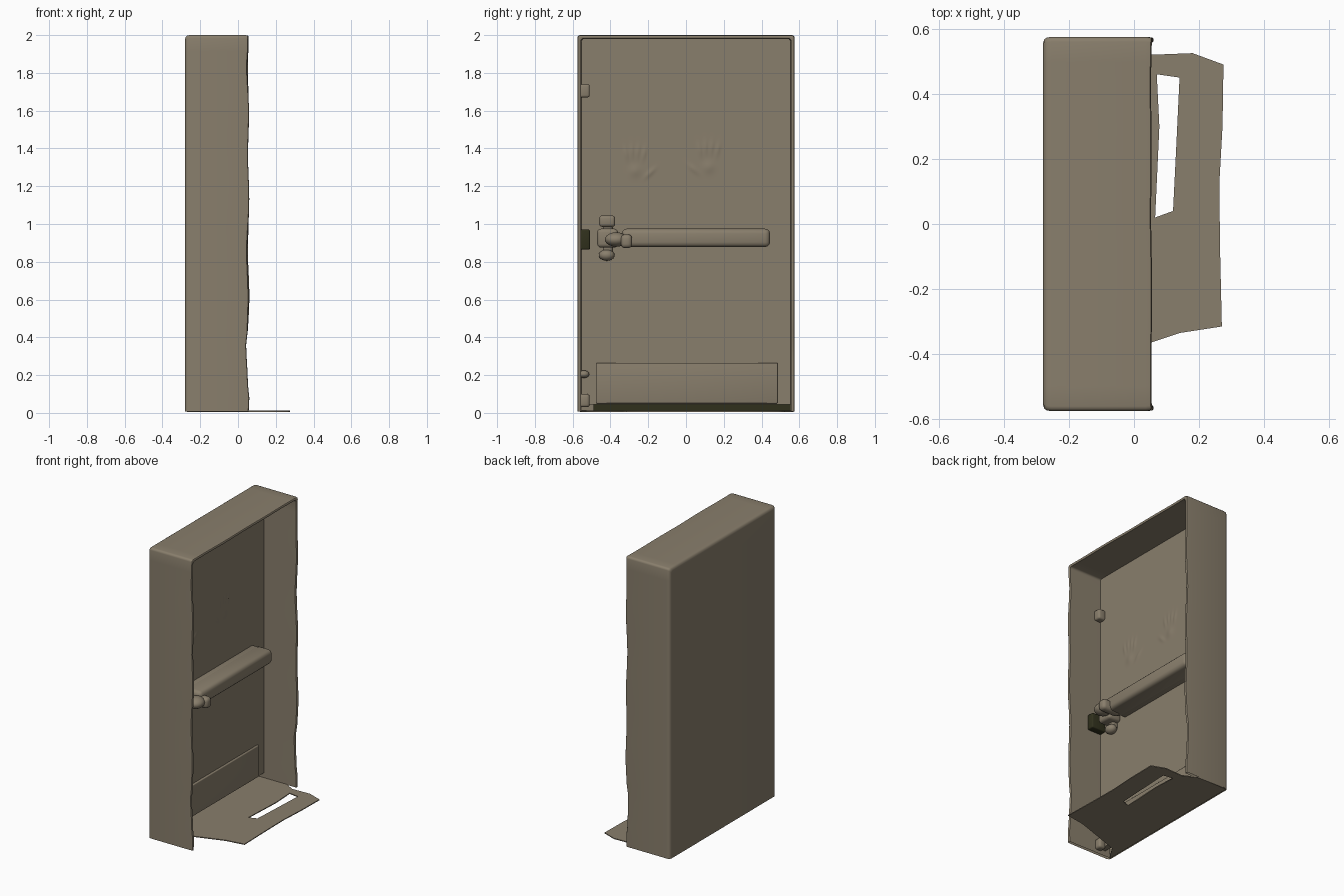
import bpy, bmesh, math

cube = bpy.data.objects.get("Cube")
if cube:
    bpy.data.objects.remove(cube, do_unlink=True)


def material(name, rgb):
    m = bpy.data.materials.new(name)
    m.use_nodes = True
    m.diffuse_color = (*rgb, 1)
    m.node_tree.nodes["Principled BSDF"].inputs["Base Color"].default_value = (*rgb, 1)
    return m


TAUPE = material("taupe", (0.25, 0.21, 0.15))
DARK = material("dark olive", (0.03, 0.03, 0.012))
PANEL_X = -0.192


def activate(ob):
    bpy.ops.object.select_all(action="DESELECT")
    ob.select_set(True)
    bpy.context.view_layer.objects.active = ob


def finish(bm, name, mat=TAUPE, recalc=True):
    if recalc:
        bmesh.ops.recalc_face_normals(bm, faces=bm.faces)
    me = bpy.data.meshes.new(name)
    bm.to_mesh(me)
    bm.free()
    ob = bpy.data.objects.new(name, me)
    bpy.context.collection.objects.link(ob)
    me.materials.append(mat)
    activate(ob)
    bpy.ops.object.shade_smooth_by_angle(angle=math.radians(40))
    return ob


def box(name, x, y, z, bevel=0.0, mat=TAUPE):
    """Box from (min, max) ranges with rounded edges."""
    bm = bmesh.new()
    bmesh.ops.create_cube(bm, size=1)
    for v in bm.verts:
        v.co = [(r[0] + r[1]) / 2 + c * (r[1] - r[0]) for r, c in zip((x, y, z), v.co)]
    if bevel:
        bmesh.ops.bevel(bm, geom=bm.edges[:], offset=bevel, segments=3, profile=0.5,
                        affect="EDGES", clamp_overlap=True)
    return finish(bm, name, mat)


def blob(name, center, radii):
    bm = bmesh.new()
    bmesh.ops.create_uvsphere(bm, u_segments=16, v_segments=10, radius=1)
    ob = finish(bm, name)
    ob.location, ob.scale = center, radii


def flat_sheet(name, outlines, z, half):
    """Flat filled outline; later outlines become holes."""
    cu = bpy.data.curves.new(name, "CURVE")
    cu.dimensions, cu.fill_mode, cu.extrude = "2D", "BOTH", half
    for pts in outlines:
        s = cu.splines.new("POLY")
        s.points.add(len(pts) - 1)
        for p, (x, y) in zip(s.points, pts):
            p.co = (x, y, 0, 1)
        s.use_cyclic_u = True
    ob = bpy.data.objects.new(name, cu)
    ob.location.z = z
    bpy.context.collection.objects.link(ob)
    cu.materials.append(TAUPE)
    activate(ob)
    bpy.ops.object.convert(target="MESH")


# Frame shell: an arch path lofted through a wall profile, with a wavy rim
def frame_path(half=0.575, top=2.0, low=0.008, r=0.015):
    pts = [(-half, low + (top - r - low) * i / 28) for i in range(29)]
    pts += [(-half + r * (1 - math.cos(a)), top - r + r * math.sin(a))
            for a in (math.pi / 6, math.pi / 3)]
    pts += [(-half + r + (half - r) * i / 9, top) for i in range(10)]
    return pts + [(-y, z) for y, z in reversed(pts[:-1])]


path = frame_path()
profile = [(-0.28, 0.02), (-0.276, 0.008), (-0.268, 0.002), (-0.255, 0), (-0.1, 0),
           (0.035, 0), (0.051, 0.002), (0.054, 0.006), (0.054, 0.013), (0.05, 0.018),
           (-0.1, 0.02), (-0.27, 0.021)]
bm = bmesh.new()
rings = []
for x, inset in profile:
    ring = []
    for i, (y, z) in enumerate(path):
        wave = 0
        if x > 0.02:
            wave = 0.004 * math.sin(i * 0.9) + 0.003 * math.sin(i * 0.37 + 1)
            if z > 1.9:
                wave *= 0.3
            elif abs(z - 0.25) < 0.12:
                wave -= 0.008
        ring.append(bm.verts.new((x + wave, y * (1 - inset / 0.575), z * (1 - inset / 2))))
    rings.append(ring)
for a, b in zip(rings, rings[1:]):
    for i in range(len(path) - 1):
        bm.faces.new((a[i], a[i + 1], b[i + 1], b[i]))
bm.faces.new(rings[0])
finish(bm, "door_frame")

# Door leaf with faint hand prints swelling out of its surface
strokes = []
for y0, z0, s in ((-0.27, 1.33, -1), (0.12, 1.35, 1)):
    strokes += [(y0 + s * k * 0.032, z0 + 0.06 - 0.012 * abs(k), s * k * 0.12, 0.035, 0.008)
                for k in (-1.5, -0.5, 0.5, 1.5)]
    strokes += [(y0 - s * 0.08, z0 - 0.06, -s * 0.8, 0.035, 0.01),
                (y0, z0 - 0.05, 0, 0.03, 0.028)]


def swell(y, z):
    h = 0
    for cy, cz, tilt, length, width in strokes:
        dy, dz = y - cy, z - cz
        along = dy * math.sin(tilt) + dz * math.cos(tilt)
        across = dy * math.cos(tilt) - dz * math.sin(tilt)
        h = max(h, math.exp(-(along / length) ** 2 - (across / width) ** 2))
    return 0.005 * h


bm = bmesh.new()
bmesh.ops.create_grid(bm, x_segments=120, y_segments=200, size=1)
for v in bm.verts:
    y, z = v.co.x * 0.557, 1.0125 + v.co.y * 0.9675
    v.co = (PANEL_X + swell(y, z), y, z)
finish(bm, "door_panel", recalc=False)
box("panel_core", (PANEL_X - 0.04, PANEL_X - 0.002), (-0.557, 0.557), (0.045, 1.98))

# Kick plate and the dark recess under the door leaf
box("kick_plate", (PANEL_X - 0.01, PANEL_X + 0.014), (-0.475, 0.485), (0.05, 0.265), 0.005)
box("bottom_recess", (-0.276, -0.268), (-0.49, 0.555), (0.012, 0.06), mat=DARK)

# Floor sheet with the torn flap reaching out of the opening
flat_sheet("floor_flap", [
    [(-0.27, -0.56), (-0.2, -0.45), (0.05, -0.365), (0.14, -0.335), (0.27, -0.315),
     (0.265, -0.1), (0.262, 0.12), (0.272, 0.3), (0.275, 0.49), (0.18, 0.525),
     (0.05, 0.52), (-0.05, 0.57), (-0.27, 0.57)],
    [(0.065, 0.02), (0.12, 0.04), (0.13, 0.24), (0.14, 0.45), (0.07, 0.46), (0.078, 0.3)]],
    0.009, 0.003)

# Push bar
box("push_bar", (-0.165, -0.045), (-0.34, 0.445), (0.878, 0.975), 0.026)
box("push_bar_mount", (PANEL_X - 0.01, -0.14), (-0.32, 0.435), (0.885, 0.968), 0.008)

# Latch body at the free end of the bar
box("latch_case", (PANEL_X - 0.01, -0.1), (-0.47, -0.36), (0.875, 0.975), 0.02)
box("latch_upper_lug", (PANEL_X - 0.01, -0.14), (-0.46, -0.375), (0.985, 1.045), 0.016)
box("latch_neck", (PANEL_X - 0.01, -0.155), (-0.44, -0.39), (0.83, 1.02), 0.01)
blob("latch_lower_lug", (-0.165, -0.42, 0.835), (0.035, 0.042, 0.03))
blob("latch_cap", (-0.06, -0.37, 0.918), (0.055, 0.06, 0.038))
box("latch_hub", (-0.14, 0.005), (-0.345, -0.285), (0.872, 0.945), 0.022)
box("strike_plate", (PANEL_X - 0.01, -0.09), (-0.562, -0.508), (0.865, 0.97), 0.008, DARK)

# Small brackets along the latch side
box("upper_bracket", (PANEL_X - 0.01, -0.145), (-0.565, -0.51), (1.67, 1.74), 0.012)
box("bottom_bracket", (PANEL_X - 0.01, -0.15), (-0.565, -0.51), (0.03, 0.1), 0.015)
blob("lower_bracket", (-0.18, -0.54, 0.205), (0.025, 0.028, 0.02))
